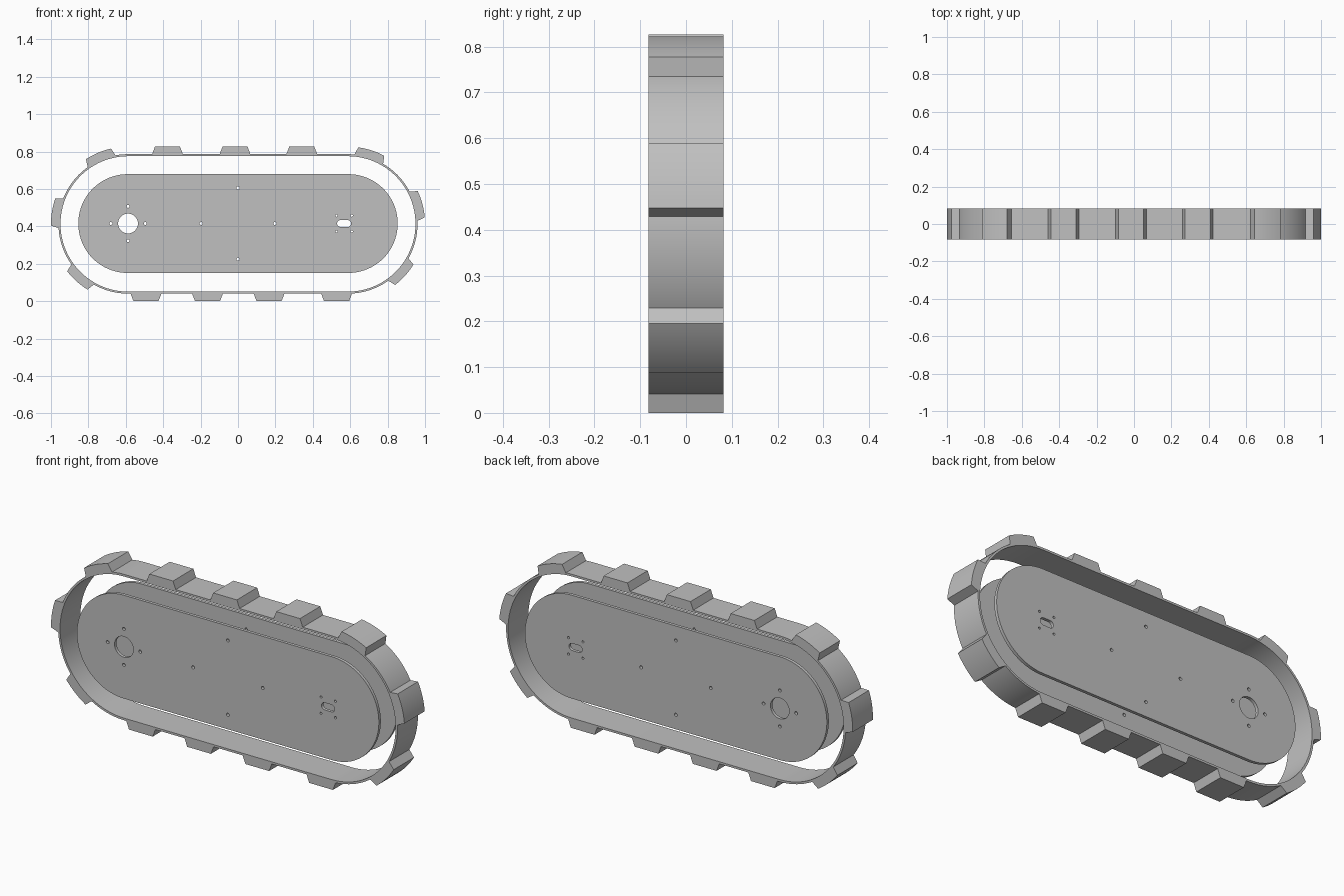
import bpy, bmesh
from math import sin, cos, pi, radians
from mathutils import Matrix

ZC = 0.413        # height of the track's centre line
CX = 0.587        # x of the two end-arc centres
HALF = 0.082      # half width of the track
R_IN, R_OUT, R_LUG = 0.362, 0.373, 0.413

cube = bpy.data.objects.get("Cube")
if cube:
    bpy.data.objects.remove(cube, do_unlink=True)

grey = bpy.data.materials.new("plain_grey")
grey.use_nodes = True
grey.diffuse_color = (0.53, 0.53, 0.53, 1)
grey.node_tree.nodes["Principled BSDF"].inputs["Base Color"].default_value = (0.53, 0.53, 0.53, 1)


def polar(cx, cz, r, a):
    """Point at angle a, measured clockwise from straight up."""
    return (cx + r * sin(a), cz + r * cos(a))


def circle(cx, cz, r, n=24):
    return [polar(cx, cz, r, 2 * pi * i / n) for i in range(n)]


def stadium(cx, cz, half_len, r, n=32):
    right = [polar(cx + half_len, cz, r, pi * i / n) for i in range(n + 1)]
    left = [polar(cx - half_len, cz, r, pi + pi * i / n) for i in range(n + 1)]
    return right + left


def slab(name, outlines, y, half_thick):
    """Extrude flat outlines (inner ones become holes) along y."""
    curve = bpy.data.curves.new(name + "_outline", "CURVE")
    curve.dimensions = "2D"
    curve.fill_mode = "BOTH"
    curve.extrude = half_thick
    for pts in outlines:
        sp = curve.splines.new("POLY")
        sp.points.add(len(pts) - 1)
        for p, (x, z) in zip(sp.points, pts):
            p.co = (x, z, 0, 1)
        sp.use_cyclic_u = True
    temp = bpy.data.objects.new(name + "_outline", curve)
    bpy.context.collection.objects.link(temp)
    bpy.context.view_layer.update()
    dg = bpy.context.evaluated_depsgraph_get()
    mesh = bpy.data.meshes.new_from_object(temp.evaluated_get(dg))
    bpy.data.objects.remove(temp, do_unlink=True)
    bpy.data.curves.remove(curve)

    mesh.transform(Matrix.Translation((0, y, 0)) @ Matrix.Rotation(pi / 2, 4, "X"))
    bm = bmesh.new()
    bm.from_mesh(mesh)
    bmesh.ops.remove_doubles(bm, verts=bm.verts, dist=1e-5)
    bmesh.ops.recalc_face_normals(bm, faces=bm.faces)
    bm.to_mesh(mesh)
    bm.free()
    mesh.materials.clear()
    mesh.materials.append(grey)
    mesh.name = name
    obj = bpy.data.objects.new(name, mesh)
    bpy.context.collection.objects.link(obj)
    bpy.ops.object.select_all(action="DESELECT")
    obj.select_set(True)
    bpy.context.view_layer.objects.active = obj
    bpy.ops.object.shade_smooth_by_angle(angle=radians(25))
    return obj


# Thin belt
slab("track_belt", [stadium(0, ZC, CX, R_OUT, 48), stadium(0, ZC, CX, R_IN, 48)], 0, HALF)


# Lugs on the straight runs
def straight_lug(name, x, up):
    base, tip = ZC + up * (R_OUT - 0.002), ZC + up * R_LUG
    slab(name, [[(x - 0.083, base), (x - 0.067, tip), (x + 0.067, tip), (x + 0.083, base)]], 0, HALF)


for i, x in enumerate((-0.377, -0.016, 0.341)):
    straight_lug(f"top_lug_{i + 1}", x, 1)
for i, x in enumerate((-0.492, -0.163, 0.166, 0.527)):
    straight_lug(f"bottom_lug_{i + 1}", x, -1)


# Curved lugs around the ends
def curved_lug(name, side, degrees, n=8):
    def arc(r, half):
        return [polar(side * CX, ZC, r, side * radians(degrees + half * (2 * i / n - 1)))
                for i in range(n + 1)]
    slab(name, [arc(R_LUG, 10.2) + arc(R_OUT - 0.002, 12.6)[::-1]], 0, HALF)


for side, label, angles in ((1, "left", (18, 75, 132)), (-1, "right", (23, 81, 138))):
    for i, a in enumerate(angles):
        curved_lug(f"{label}_end_lug_{i + 1}", side, a)

# Two side plates with axle hole, adjusting slot and screw holes
plate = [stadium(0, ZC + 0.002, 0.59, 0.264, 40),
         circle(-0.588, 0.415, 0.053, 40),
         stadium(0.567, 0.415, 0.019, 0.0185, 12)]
for dx, dz in ((1, 0), (-1, 0), (0, 1), (0, -1)):
    plate.append(circle(-0.588 + 0.092 * dx, 0.415 + 0.092 * dz, 0.008, 16))
    plate.append(circle(0.197 * dx, 0.415 + 0.19 * dz, 0.008, 16))
for sx in (-1, 1):
    for sz in (-1, 1):
        plate.append(circle(0.567 + 0.041 * sx, 0.415 + 0.042 * sz, 0.006, 16))
THICK = 0.008
for name, side in (("front_plate", -1), ("back_plate", 1)):
    slab(name, plate, side * (HALF - THICK), THICK)
